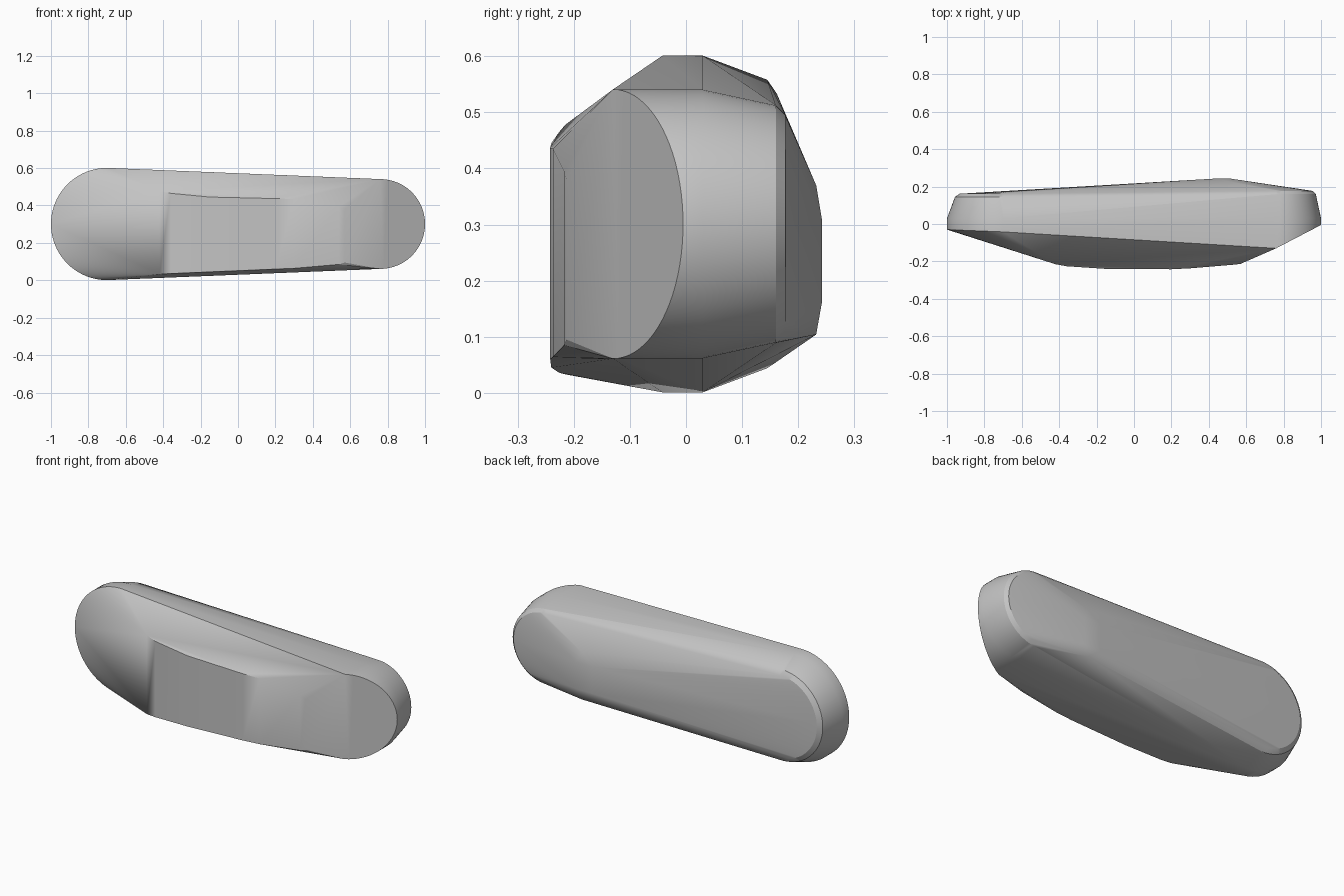
import bpy, bmesh
from math import pi, sin, cos, radians

cube = bpy.data.objects.get("Cube")
if cube:
    bpy.data.objects.remove(cube)

MID_Z = 0.301
ARC_STEPS = 40

stone = bpy.data.materials.new("plain grey")
stone.use_nodes = True
grey = (0.55, 0.55, 0.55, 1)
stone.diffuse_color = grey
stone.node_tree.nodes["Principled BSDF"].inputs["Base Color"].default_value = grey


def end_arc(bm, side, cx, radius, y, slope=0.0):
    """Half-round rim at one end; slope tilts it in y as x moves outward."""
    for i in range(ARC_STEPS + 1):
        a = -pi / 2 + pi * i / ARC_STEPS
        out = radius * cos(a)
        bm.verts.new((cx + side * out, y + slope * out, MID_Z + radius * sin(a)))


bm = bmesh.new()

# Large rounded end at -x: straight wall, chamfer, soft back rim
for radius, y, slope in ((0.30, -0.042, 0.04), (0.30, 0.03, 0), (0.257, 0.145, 0), (0.232, 0.162, 0)):
    end_arc(bm, -1, -0.70, radius, y, slope)

# Small rounded end at +x: slanted front face, wall, chamfer, back rim
for radius, y, slope in ((0.24, -0.13, 0.52), (0.24, 0.03, 0), (0.212, 0.16, 0), (0.195, 0.177, 0)):
    end_arc(bm, 1, 0.76, radius, y, slope)

# Bulging front face: x, y, lower z, upper z
for x, y, low, high in (
    (-0.42, -0.215, 0.033, 0.478),
    (-0.36, -0.226, 0.036, 0.465),
    (-0.15, -0.24, 0.045, 0.445),
    (0.20, -0.242, 0.06, 0.437),
    (0.30, -0.237, 0.064, 0.435),
    (0.54, -0.217, 0.085, 0.395),
    (0.57, -0.213, 0.095, 0.38),
):
    bm.verts.new((x, y, low))
    bm.verts.new((x, y, high))

# Blunt ridge on the back
for x, y, low, high in ((0.49, 0.232, 0.104, 0.37), (0.42, 0.242, 0.16, 0.31), (0.52, 0.242, 0.16, 0.31)):
    bm.verts.new((x, y, low))
    bm.verts.new((x, y, high))

# Skin the rims and ridges into one closed body
hull = bmesh.ops.convex_hull(bm, input=bm.verts[:])
bmesh.ops.delete(bm, geom=[v for v in bm.verts if not v.link_faces], context="VERTS")
bmesh.ops.dissolve_limit(bm, angle_limit=radians(0.5), verts=bm.verts[:], edges=bm.edges[:])
bmesh.ops.recalc_face_normals(bm, faces=bm.faces[:])

mesh = bpy.data.meshes.new("rounded_body")
bm.to_mesh(mesh)
bm.free()
mesh.materials.append(stone)
body = bpy.data.objects.new("rounded_body", mesh)
bpy.context.collection.objects.link(body)

# Smooth curved ends, crisp rims
bpy.ops.object.select_all(action="DESELECT")
body.select_set(True)
bpy.context.view_layer.objects.active = body
bpy.ops.object.shade_smooth_by_angle(angle=radians(25))
